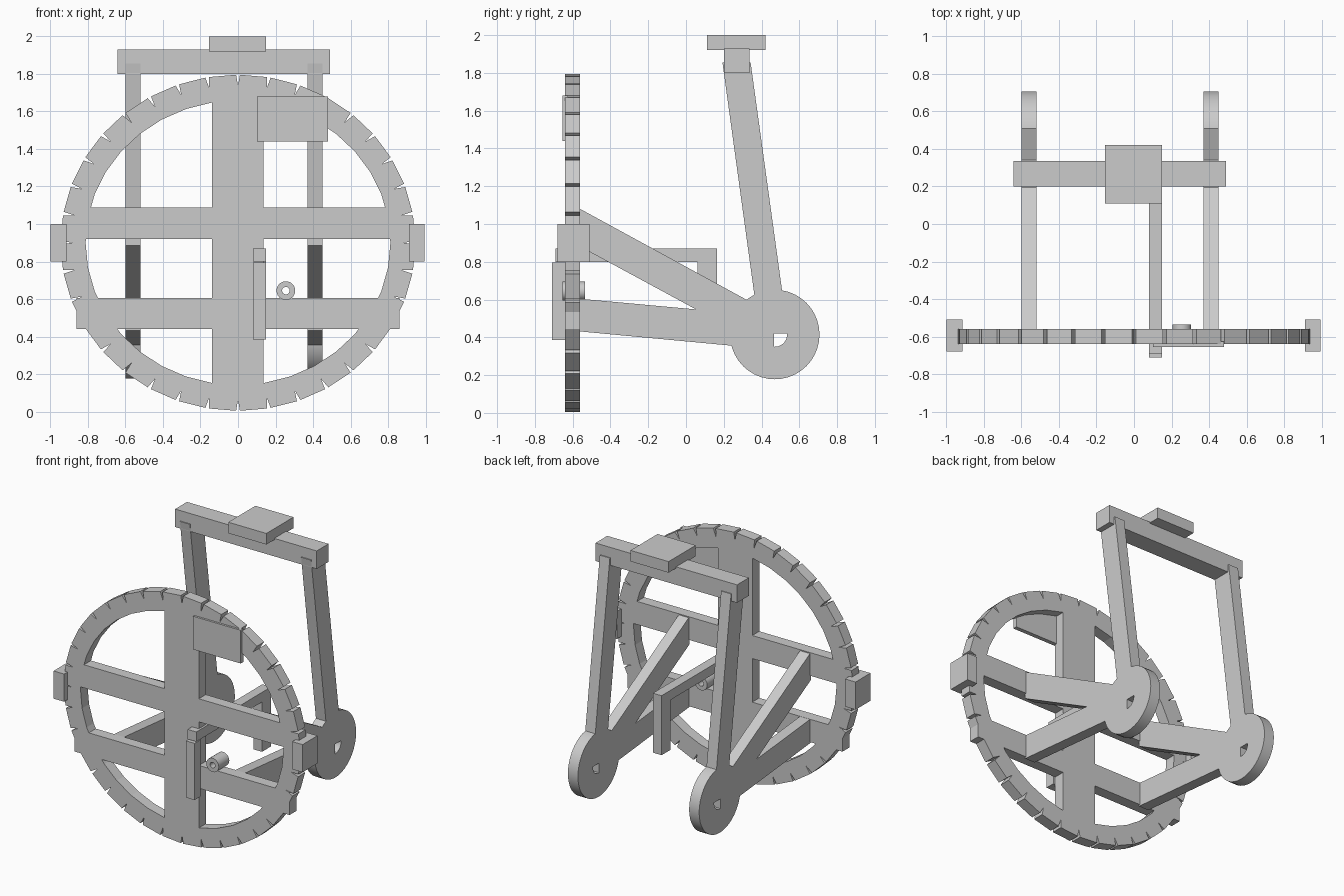
import bpy, bmesh
from math import sin, cos, radians, tau

old = bpy.data.objects.get("Cube")
if old:
    bpy.data.objects.remove(old)

grey = bpy.data.materials.new("plain_grey")
grey.use_nodes = True
COLOUR = (0.6, 0.6, 0.6, 1)
grey.diffuse_color = COLOUR
grey.node_tree.nodes["Principled BSDF"].inputs["Base Color"].default_value = COLOUR


def extruded(name, faces, depth, smooth=False):
    """Extrude flat faces (lists of 3D points) along the depth vector."""
    bm = bmesh.new()
    for pts in faces:
        bm.faces.new([bm.verts.new(p) for p in pts])
    bmesh.ops.remove_doubles(bm, verts=bm.verts, dist=0.0001)
    bmesh.ops.recalc_face_normals(bm, faces=bm.faces)
    out = bmesh.ops.extrude_face_region(bm, geom=bm.faces[:], use_keep_orig=True)
    moved = [g for g in out["geom"] if isinstance(g, bmesh.types.BMVert)]
    bmesh.ops.translate(bm, verts=moved, vec=depth)
    bmesh.ops.recalc_face_normals(bm, faces=bm.faces)
    mesh = bpy.data.meshes.new(name)
    bm.to_mesh(mesh)
    bm.free()
    mesh.materials.append(grey)
    ob = bpy.data.objects.new(name, mesh)
    bpy.context.collection.objects.link(ob)
    if smooth:
        bpy.ops.object.select_all(action="DESELECT")
        ob.select_set(True)
        bpy.context.view_layer.objects.active = ob
        bpy.ops.object.shade_smooth_by_angle(angle=radians(30))
    return ob


def box(name, x, y, z):
    base = [(x[0], y[0], z[0]), (x[1], y[0], z[0]), (x[1], y[1], z[0]), (x[0], y[1], z[0])]
    return extruded(name, [base], (0, 0, z[1] - z[0]))


def annulus(place, outer, inner, count):
    """Quads between two concentric circles; place maps (u, v) to 3D."""
    def at(r, i):
        a = tau * i / count
        return place(r * cos(a), r * sin(a))
    return [[at(outer, i), at(outer, i + 1), at(inner, i + 1), at(inner, i)]
            for i in range(count)]


# Slightly oval wheel rim with narrow notches
FRONT, BACK = -0.64, -0.56
MID = 0.9


def rim(rx, rz, deg):
    a = radians(deg)
    return (rx * sin(a), FRONT, MID + rz * cos(a))


def outer(deg, s=1.0):
    return rim(0.945 * s, 0.895 * s, deg)


def inner(deg):
    return rim(0.812, 0.758, deg)


segments = []
for a in range(0, 360, 10):
    b = a + 10
    segments.append([inner(a), inner(b), outer(b, 0.935), outer(b - 0.6),
                     outer(a + 0.6), outer(a, 0.935)])
extruded("wheel_rim", segments, (0, BACK - FRONT, 0))

# Wheel bars
box("wheel_upright", (-0.138, 0.135), (FRONT, BACK), (0.08, 1.72))
box("wheel_upper_crossbar", (-0.85, 0.85), (FRONT, BACK), (0.92, 1.087))
box("wheel_lower_crossbar", (-0.86, 0.86), (FRONT, BACK), (0.44, 0.605))

# Rim side blocks and front plate
for side, x in (("right", (-1.0, -0.915)), ("left", (0.91, 0.993))):
    box(side + "_rim_block", x, (-0.68, -0.51), (0.8, 1.0))
box("front_plate", (0.1, 0.48), (-0.655, -0.625), (1.44, 1.68))

# Lever assembly
LEVER = (0.08, 0.15)
box("lever_grip", LEVER, (-0.71, FRONT), (0.385, 0.795))
box("lever_beam", LEVER, (-0.69, 0.165), (0.8, 0.87))
box("lever_post", LEVER, (0.06, 0.165), (0.44, 0.8))

# Small hollow peg
extruded("hollow_peg",
         annulus(lambda u, v: (0.255 + u, -0.655, 0.645 + v), 0.05, 0.02, 24),
         (0, 0.12, 0), True)

# Side frames: pierced hub, two arms to the wheel and one tall leg
ARMS = {
    "upper_arm": [(-0.57, 1.085), (-0.57, 0.885), (0.465, 0.325), (0.465, 0.52)],
    "lower_arm": [(-0.57, 0.605), (-0.57, 0.432), (0.465, 0.335), (0.465, 0.51)],
    "tall_leg": [(0.193, 1.855), (0.342, 1.855), (0.54, 0.42), (0.39, 0.42)],
}
for side, x in (("right", -0.6), ("left", 0.37)):
    extruded(side + "_hub",
             annulus(lambda u, v: (x, 0.47 + u, 0.415 + v), 0.237, 0.065, 40),
             (0.08, 0, 0), True)
    for part, profile in ARMS.items():
        extruded(side + "_" + part, [[(x, y, z) for y, z in profile]], (0.08, 0, 0))

# Top bar and block
box("top_bar", (-0.643, 0.49), (0.2, 0.335), (1.8, 1.93))
box("top_block", (-0.155, 0.15), (0.11, 0.42), (1.92, 2.0))
